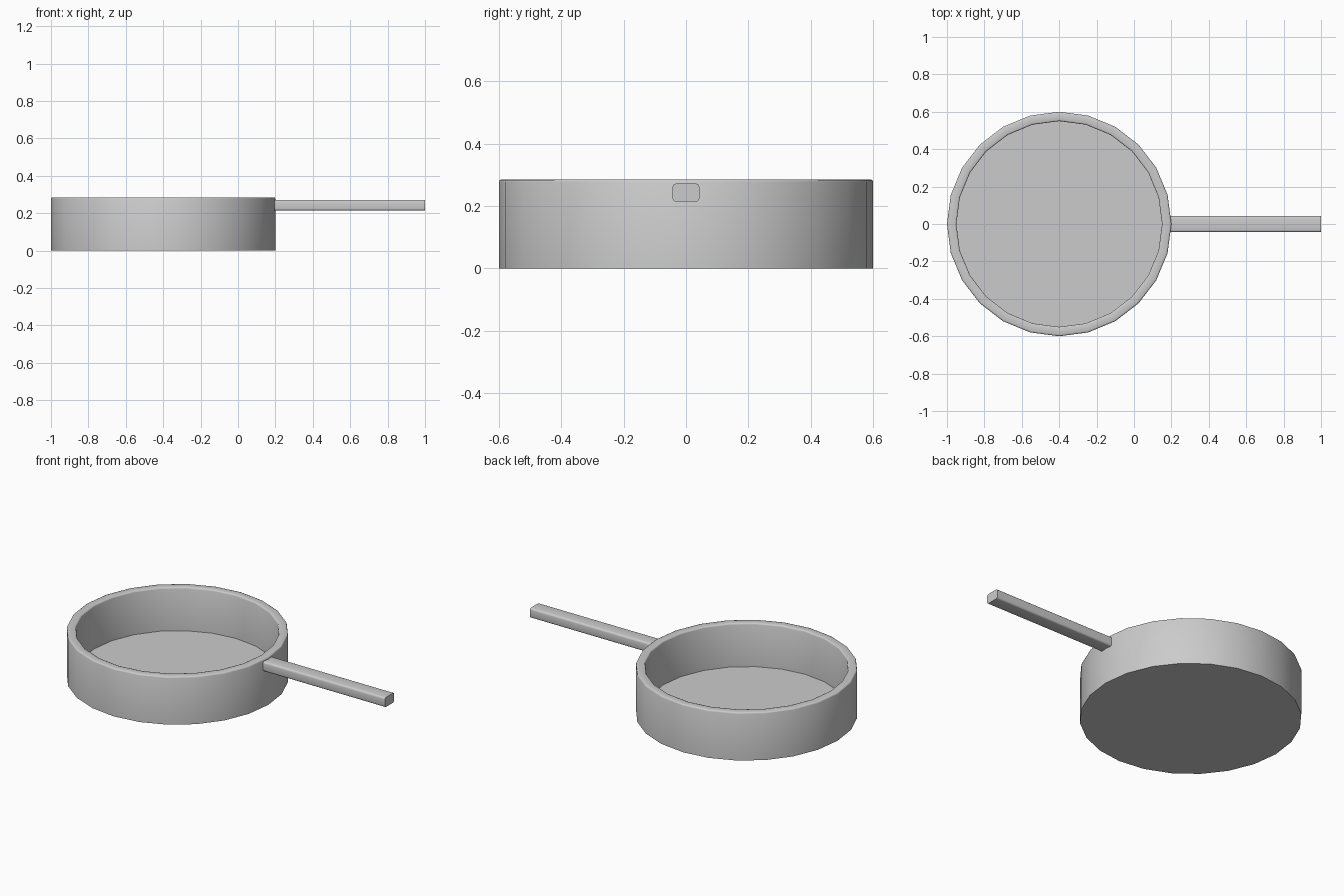
import bpy, bmesh, math

if "Cube" in bpy.data.objects:
    bpy.data.objects.remove(bpy.data.objects["Cube"])

SIDES = 24
PAN_X = -0.4


def finish(bm, name, angle):
    bmesh.ops.recalc_face_normals(bm, faces=bm.faces)
    mesh = bpy.data.meshes.new(name)
    bm.to_mesh(mesh)
    bm.free()
    obj = bpy.data.objects.new(name, mesh)
    bpy.context.collection.objects.link(obj)
    bpy.ops.object.select_all(action='DESELECT')
    obj.select_set(True)
    bpy.context.view_layer.objects.active = obj
    bpy.ops.object.shade_smooth_by_angle(angle=math.radians(angle))
    return obj


# Pan body: rounded-rim wall profile (radius, height) swept around, with capped floor and base
profile = [(0.6, 0.0), (0.6, 0.277), (0.5975, 0.283), (0.592, 0.285),
           (0.558, 0.285), (0.5525, 0.283), (0.55, 0.277), (0.55, 0.026)]
bm = bmesh.new()
rings = []
for r, z in profile:
    rings.append([bm.verts.new((PAN_X + r * math.cos(math.tau * i / SIDES),
                                r * math.sin(math.tau * i / SIDES), z))
                  for i in range(SIDES)])
for a, b in zip(rings, rings[1:]):
    for i in range(SIDES):
        j = (i + 1) % SIDES
        bm.faces.new((a[i], a[j], b[j], b[i]))
bm.faces.new(rings[0])
bm.faces.new(rings[-1])
finish(bm, "pan_body", 50)

# Handle: straight bar with rounded long edges
bm = bmesh.new()
bmesh.ops.create_cube(bm, size=1)
for v in bm.verts:
    v.co = (0.595 + v.co.x * 0.81, v.co.y * 0.086, 0.243 + v.co.z * 0.058)
long_edges = [e for e in bm.edges if abs(e.verts[0].co.x - e.verts[1].co.x) > 0.5]
bmesh.ops.bevel(bm, geom=long_edges, offset=0.011, segments=3, profile=0.5,
                affect='EDGES')
finish(bm, "handle", 50)
